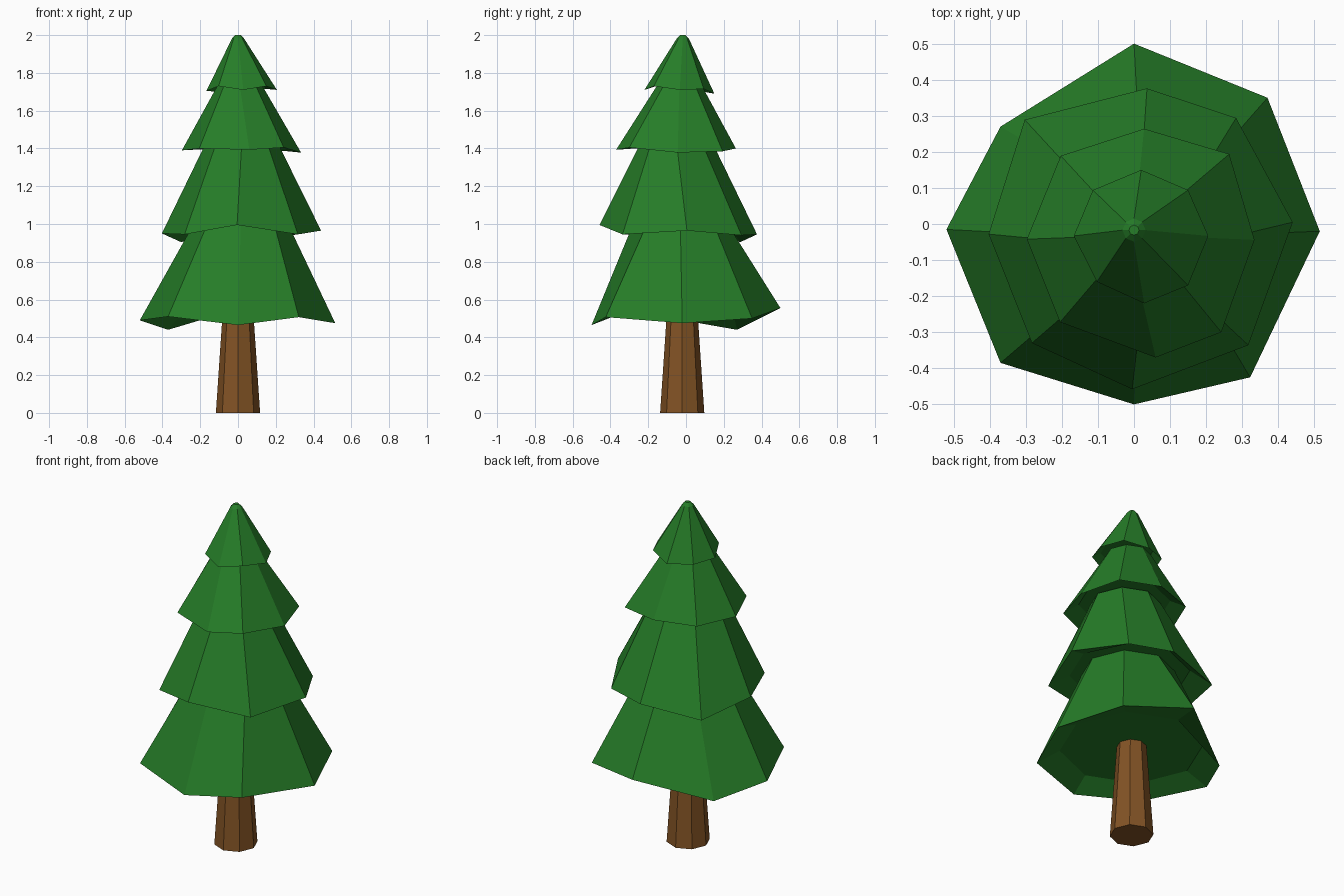
import bpy, bmesh, math

if "Cube" in bpy.data.objects:
    bpy.data.objects.remove(bpy.data.objects["Cube"])

SIDES = 8


def material(name, colour):
    m = bpy.data.materials.new(name)
    m.diffuse_color = (*colour, 1)
    m.use_nodes = True
    m.node_tree.nodes["Principled BSDF"].inputs["Base Color"].default_value = m.diffuse_color
    return m


green = material("pine green", (0.019, 0.205, 0.021))
brown = material("bark brown", (0.225, 0.087, 0.018))


def octagon(cx, cy, r, z):
    return [(cx + r * math.cos(math.tau * i / SIDES),
             cy + r * math.sin(math.tau * i / SIDES), z) for i in range(SIDES)]


def loft(name, rings, mat):
    """Closed flat-shaded solid skinned through a stack of eight-point rings."""
    bm = bmesh.new()
    loops = [[bm.verts.new(p) for p in ring] for ring in rings]
    for a, b in zip(loops, loops[1:]):
        for i in range(SIDES):
            j = (i + 1) % SIDES
            bm.faces.new((a[i], a[j], b[j], b[i]))
    bm.faces.new(loops[0][::-1])
    bm.faces.new(loops[-1])
    bmesh.ops.recalc_face_normals(bm, faces=bm.faces)
    me = bpy.data.meshes.new(name)
    bm.to_mesh(me)
    bm.free()
    me.materials.append(mat)
    ob = bpy.data.objects.new(name, me)
    bpy.context.collection.objects.link(ob)
    return ob


# Trunk
loft("trunk", [octagon(0, -0.02, 0.117, 0), octagon(0, -0.02, 0.078, 0.58)], brown)

# Foliage tiers: uneven hem points (from +x, anticlockwise) and top ring (cx, cy, r, z)
tiers = [
    ("bottom_tier", (0.015, -0.03, 0.25, 1.0),
     [(.515, -.02, .475), (.37, .35, .50), (0, .50, .555), (-.37, .27, .44),
      (-.52, -.015, .49), (-.37, -.385, .51), (0, -.50, .465), (.322, -.425, .507)]),
    ("lower_middle_tier", (0.02, -0.05, 0.19, 1.43),
     [(.44, .005, .965), (.283, .294, .94), (.036, .376, .945), (-.303, .289, .905),
      (-.403, -.028, .95), (-.283, -.33, .945), (-.005, -.458, .995), (.317, -.336, .945)]),
    ("upper_middle_tier", (0.01, -0.035, 0.12, 1.73),
     [(.334, -.044, 1.378), (.264, .194, 1.385), (.028, .264, 1.40), (-.203, .189, 1.395),
      (-.297, -.042, 1.39), (-.205, -.272, 1.40), (.06, -.37, 1.393), (.242, -.30, 1.405)]),
    ("top_tier", (0, -0.017, 0.032, 1.982),
     [(.206, -.033, 1.71), (.15, .094, 1.715), (.02, .15, 1.69), (-.114, .094, 1.70),
      (-.167, -.033, 1.705), (-.103, -.16, 1.73), (.028, -.22, 1.71), (.15, -.17, 1.73)]),
]
for name, top, hem in tiers:
    cx = sum(p[0] for p in hem) / SIDES
    cy = sum(p[1] for p in hem) / SIDES
    cz = sum(p[2] for p in hem) / SIDES
    radius = sum(math.hypot(p[0] - cx, p[1] - cy) for p in hem) / SIDES
    # Recessed underside, hem, then the top ring
    rings = [octagon(cx, cy, radius * 0.76, cz + 0.025 + radius * 0.06), hem, octagon(*top)]
    if name == "top_tier":
        # Blunt rounded tip
        rings.append(octagon(0, -0.017, 0.014, 2.0))
    loft(name, rings, green)
